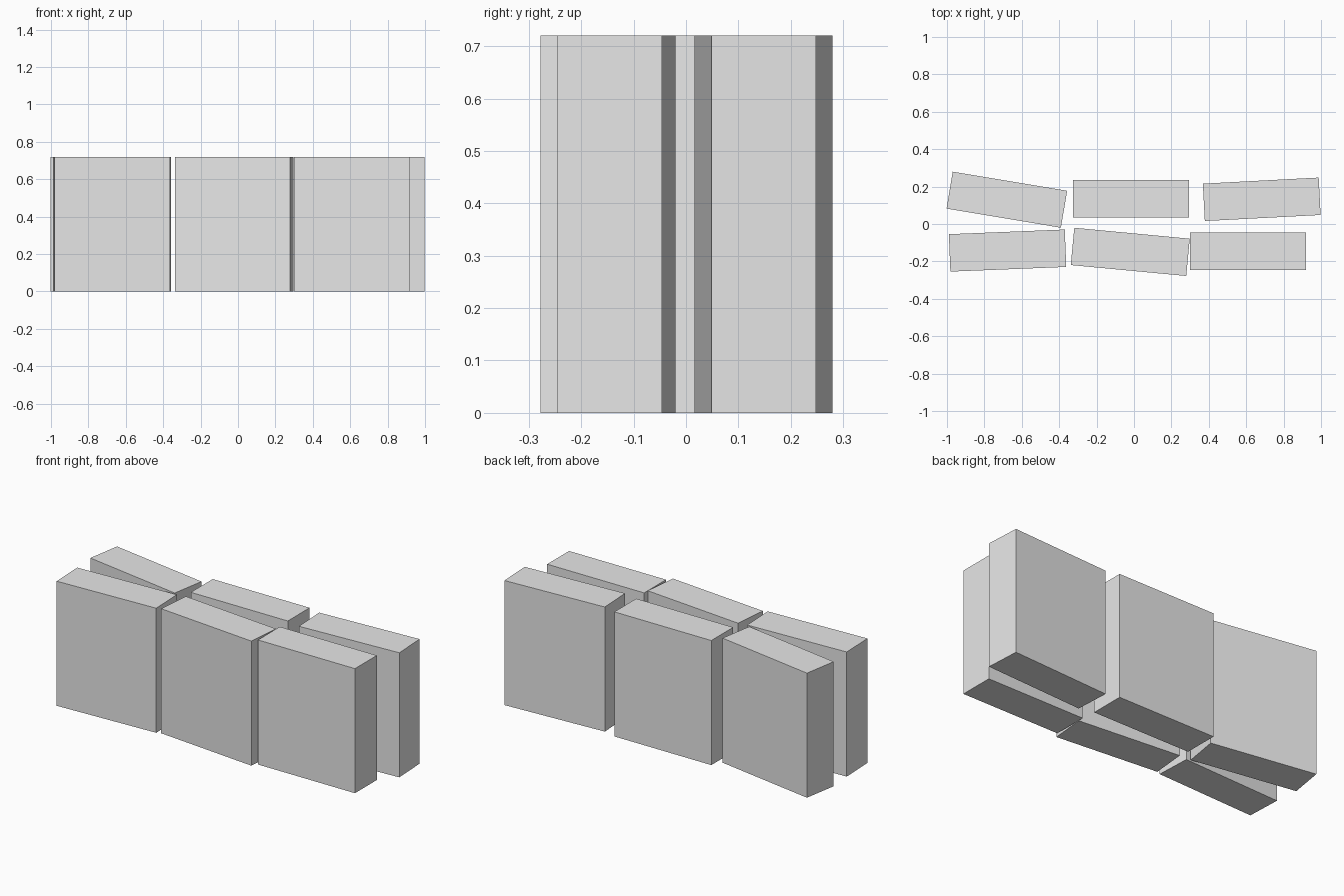
import bpy
from math import radians

cube = bpy.data.objects.get("Cube")
if cube:
    bpy.data.objects.remove(cube, do_unlink=True)

# One plain grey for every block
GREY = (0.8, 0.8, 0.8, 1)
grey = bpy.data.materials.new("light_grey")
grey.use_nodes = True
grey.diffuse_color = GREY
grey.node_tree.nodes["Principled BSDF"].inputs["Base Color"].default_value = GREY

WIDTH, DEPTH, HEIGHT = 0.62, 0.2, 0.72


def block(name, x, y, turn):
    """Upright slab standing on the floor, turned about its vertical axis."""
    bpy.ops.mesh.primitive_cube_add(size=1, location=(x, y, HEIGHT / 2),
                                    rotation=(0, 0, radians(turn)))
    ob = bpy.context.object
    ob.name = name
    ob.scale = (WIDTH, DEPTH, HEIGHT)
    bpy.ops.object.transform_apply(location=False, rotation=False, scale=True)
    ob.data.materials.append(grey)


# Back row
block("back_right_block", -0.68, 0.13, -9.5)
block("back_middle_block", -0.017, 0.136, 0)
block("back_left_block", 0.683, 0.132, 3)

# Front row
block("front_right_block", -0.676, -0.142, 2.3)
block("front_middle_block", -0.02, -0.149, -5.4)
block("front_left_block", 0.61, -0.146, 0)
